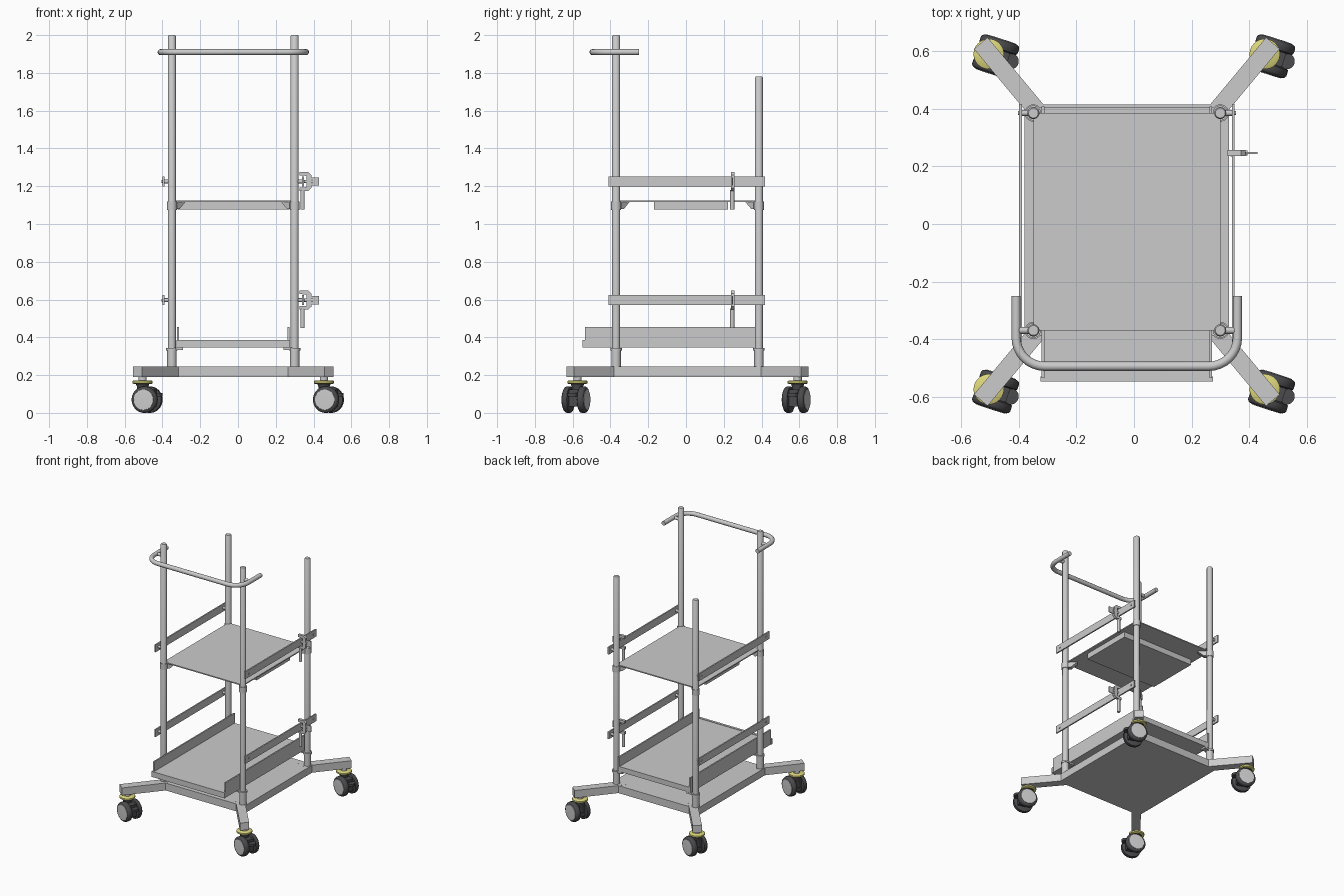
import bpy, bmesh, math
from mathutils import Vector, Matrix

if "Cube" in bpy.data.objects:
    bpy.data.objects.remove(bpy.data.objects["Cube"])

CX, CY = -0.025, 0.008          # centre of the frame
HX, HY = 0.325, 0.378           # half spacing of the posts


def material(name, rgb):
    m = bpy.data.materials.new(name)
    m.diffuse_color = (*rgb, 1)
    m.use_nodes = True
    m.node_tree.nodes["Principled BSDF"].inputs["Base Color"].default_value = m.diffuse_color
    return m


YELLOW = material("yellow", (0.72, 0.68, 0.2))
DARK = material("dark_rubber", (0.07, 0.07, 0.075))


def finish(name, bm, mat=None, smooth=False):
    bmesh.ops.recalc_face_normals(bm, faces=bm.faces)
    me = bpy.data.meshes.new(name)
    bm.to_mesh(me)
    bm.free()
    ob = bpy.data.objects.new(name, me)
    bpy.context.collection.objects.link(ob)
    if mat:
        me.materials.append(mat)
    if smooth:
        bpy.ops.object.select_all(action='DESELECT')
        ob.select_set(True)
        bpy.context.view_layer.objects.active = ob
        bpy.ops.object.shade_smooth_by_angle(angle=math.radians(35))
    return ob


def box(name, lo, hi, mat=None, matrix=None):
    lo, hi = Vector(lo), Vector(hi)
    bm = bmesh.new()
    bmesh.ops.create_cube(bm, size=1)
    for v in bm.verts:
        v.co = (lo + hi) / 2 + v.co * (hi - lo)
    if matrix:
        bm.transform(matrix)
    return finish(name, bm, mat)


def lathe(name, profile, matrix, mat=None, seg=28):
    """Revolve (radius, height) points about local z and cap the ends."""
    bm = bmesh.new()
    rings = [[bm.verts.new((r * math.cos(2 * math.pi * i / seg),
                            r * math.sin(2 * math.pi * i / seg), z)) for i in range(seg)]
             for r, z in profile]
    for a, b in zip(rings, rings[1:]):
        for i in range(seg):
            j = (i + 1) % seg
            bm.faces.new((a[i], a[j], b[j], b[i]))
    bm.faces.new(rings[0])
    bm.faces.new(rings[-1])
    bm.transform(matrix)
    return finish(name, bm, mat, True)


def rod(name, a, b, r, mat=None, seg=20):
    a, b = Vector(a), Vector(b)
    turn = (b - a).to_track_quat('Z', 'Y').to_matrix().to_4x4()
    return lathe(name, [(r, 0), (r, (b - a).length)], Matrix.Translation(a) @ turn, mat, seg)


def extrude(name, pts, vec, matrix=None):
    bm = bmesh.new()
    f = bm.faces.new([bm.verts.new(p) for p in pts])
    res = bmesh.ops.extrude_face_region(bm, geom=[f])
    bmesh.ops.translate(bm, vec=vec, verts=[v for v in res['geom'] if isinstance(v, bmesh.types.BMVert)])
    if matrix:
        bm.transform(matrix)
    return finish(name, bm)


def caster(tag, x, y):
    # twin-wheel caster, all four swivelled the same way
    m = Matrix.Translation((x, y, 0)) @ Matrix.Rotation(math.radians(-18), 4, 'Z')
    off = 0.025
    lathe(tag + "_stem", [(0.022, 0.165), (0.022, 0.195)], m)
    lathe(tag + "_ring", [(0.047, 0.153), (0.053, 0.157), (0.053, 0.168), (0.047, 0.172)], m, YELLOW)
    lathe(tag + "_neck", [(0.03, 0.07), (0.03, 0.14), (0.036, 0.154)], m, DARK)
    box(tag + "_housing", (-0.02, -0.025, 0.035), (0.07, 0.025, 0.125), DARK, m)
    lathe(tag + "_brake_pedal", [(0.028, 0.088), (0.028, 0.105)],
          m @ Matrix.Translation((0.08, 0, 0)), DARK)
    rod_m = m @ Matrix.Translation((off, 0, 0.07)) @ Matrix.Rotation(math.radians(90), 4, 'X')
    lathe(tag + "_axle", [(0.012, -0.05), (0.012, 0.05)], rod_m, DARK)
    for side, n in ((1, "inner"), (-1, "outer")):
        w = rod_m @ Matrix.Rotation(0 if side > 0 else math.pi, 4, 'X')
        lathe(f"{tag}_{n}_wheel", [(0.06, 0.024), (0.069, 0.029), (0.07, 0.036), (0.07, 0.05),
                                   (0.066, 0.057), (0.058, 0.061)], w, DARK, 36)
        lathe(f"{tag}_{n}_hub", [(0.056, 0.058), (0.054, 0.063), (0.03, 0.064)], w, None, 36)


# base plate
box("base_plate", (CX - 0.355, CY - 0.407, 0.19), (CX + 0.355, CY + 0.407, 0.245))

for sx, nx in ((-1, "left"), (1, "right")):
    for sy, ny in ((-1, "front"), (1, "back")):
        tag = f"{ny}_{nx}"
        px, py = CX + sx * HX, CY + sy * HY
        # outrigger arm running diagonally to the caster
        end = Vector((CX + sx * 0.508, CY + sy * 0.621, 0.19))
        d = Vector((sx * 0.64, sy * 0.768, 0))
        n = Vector((-d.y, d.x, 0)) * 0.031
        start = end - d * 0.36
        extrude(tag + "_arm", [start + n, start - n, end - n, end + n], (0, 0, 0.0555))
        caster(tag + "_caster", CX + sx * 0.48, CY + sy * 0.583)
        # post with foot sleeve, flange, shelf collar and cap
        top = 2.0 if sy < 0 else 1.78
        at = Matrix.Translation((px, py, 0))
        lathe(tag + "_post", [(0.021, 0.24), (0.021, top - 0.006), (0.017, top)], at)
        lathe(tag + "_sleeve", [(0.025, 0.24), (0.025, 0.332)], at)
        lathe(tag + "_flange", [(0.03, 0.33), (0.03, 0.343)], at)
        lathe(tag + "_collar", [(0.026, 1.075), (0.026, 1.118)], at)
        box(tag + "_tray_tab", (min(px, px - sx * 0.06), py - 0.02, 0.332),
            (max(px, px - sx * 0.06), py + 0.02, 0.345))
        # triangular gusset under the shelf corner
        gx, gy = px - sx * 0.015, py - sy * 0.015
        q = Vector((-sx * 0.045, -sy * 0.045, 0))
        side = Vector((sx, -sy, 0)).normalized() * 0.018
        g = Vector((gx, gy, 1.08)) - side
        extrude(tag + "_gusset", [g, g + q * 0.3, g + q + Vector((0, 0, 0.038)), g + Vector((0, 0, 0.038))],
                side * 2)

    # side rails with spacers to the posts
    xr = CX + sx * 0.37
    for z, lvl in ((0.597, "lower"), (1.225, "upper")):
        box(f"{lvl}_{nx}_rail", (xr - 0.005, CY - 0.418, z - 0.027), (xr + 0.005, CY + 0.41, z + 0.027))
        for y in (CY - HY, CY + HY):
            rod(f"{lvl}_{nx}_rail_spacer", (CX + sx * HX, y, z), (xr, y, z), 0.01)
            rod(f"{lvl}_{nx}_rail_screw", (xr, y, z), (xr + sx * 0.009, y, z), 0.007)

# upper shelf with the box beneath it
box("upper_shelf", (CX - HX, CY - HY, 1.117), (CX + HX, CY + HY, 1.125))
box("under_shelf_box", (-0.32, -0.17, 1.076), (0.272, 0.223, 1.118))

# pull-out tray
box("tray_floor", (-0.318, -0.535, 0.345), (0.268, 0.405, 0.383))
box("tray_front_lip", (-0.326, -0.548, 0.345), (0.274, -0.53, 0.386))
for x, n in ((-0.317, "left"), (0.267, "right")):
    box(f"tray_{n}_wall", (x - 0.005, -0.535, 0.345), (x + 0.005, 0.408, 0.455))

# bent push handle swept along a rounded U
hx, yb, r = 0.385, -0.495, 0.1
path = [(CX - hx, -0.25)]
path += [(CX - hx + r - r * math.cos(a), yb + r - r * math.sin(a))
         for a in (math.pi / 2 * i / 8 for i in range(9))]
path += [(2 * CX - x, y) for x, y in reversed(path)]
cu = bpy.data.curves.new("push_handle", 'CURVE')
cu.dimensions = '3D'
cu.bevel_depth = 0.016
cu.bevel_resolution = 4
cu.use_fill_caps = True
sp = cu.splines.new('POLY')
sp.points.add(len(path) - 1)
for p, (x, y) in zip(sp.points, path):
    p.co = (x, y, 1.91, 1)
bpy.context.collection.objects.link(bpy.data.objects.new("push_handle", cu))
for sx, n in ((-1, "left"), (1, "right")):
    rod(f"{n}_handle_joint", (CX + sx * HX, CY - HY, 1.91), (CX + sx * hx, CY - HY, 1.91), 0.012)

# rail clamps: C-shaped jaw, wing screw and hanging holder tube
for z, n in ((0.597, "lower"), (1.225, "upper")):
    jaw = [(0.325, 0.05), (0.372, 0.05), (0.388, 0.035), (0.388, -0.035), (0.372, -0.05), (0.325, -0.05),
           (0.325, -0.032), (0.362, -0.03), (0.362, 0.03), (0.325, 0.032)]
    extrude(n + "_clamp_jaw", [(x, 0.237, z + h) for x, h in jaw], (0, 0.02, 0))
    rod(n + "_clamp_screw", (0.345, 0.247, z), (0.395, 0.247, z), 0.009)
    box(n + "_clamp_wing", (0.388, 0.244, z - 0.022), (0.43, 0.25, z + 0.022))
    rod(n + "_clamp_tube", (0.342, 0.245, z - 0.147), (0.342, 0.245, z - 0.045), 0.011)
